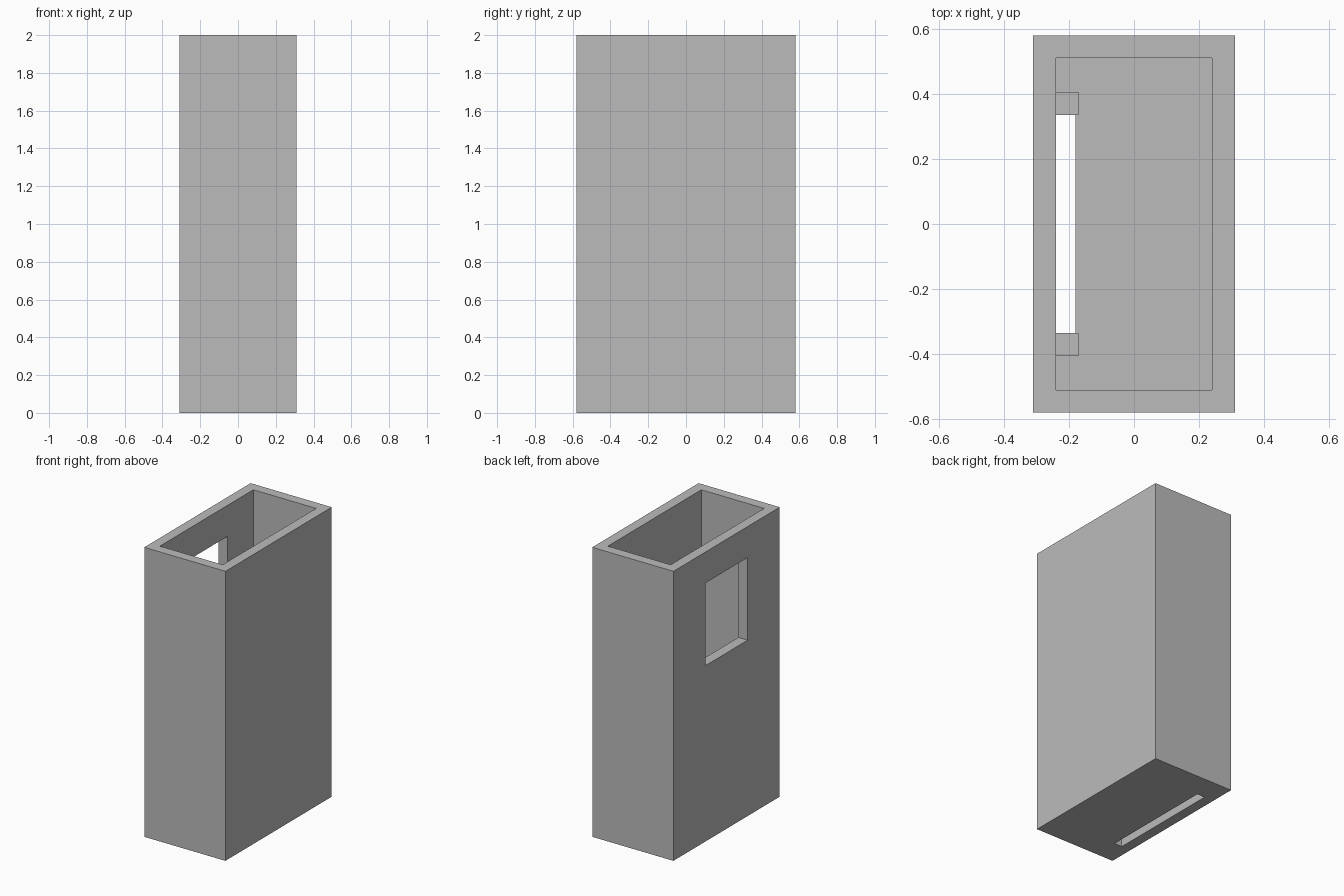
import bpy

cube = bpy.data.objects.get("Cube")
if cube:
    bpy.data.objects.remove(cube, do_unlink=True)

W, D, H, T = 0.62, 1.16, 2.0, 0.07   # outer size and wall thickness
INNER_X = -W / 2 + T                 # inner face of the windowed wall

grey = bpy.data.materials.new("plain grey")
grey.use_nodes = True
grey.diffuse_color = (0.5, 0.5, 0.5, 1)
grey.node_tree.nodes["Principled BSDF"].inputs["Base Color"].default_value = (0.5, 0.5, 0.5, 1)


def box(name, x, y, z):
    """Box spanning the given (low, high) ranges."""
    bpy.ops.mesh.primitive_cube_add(size=1)
    ob = bpy.context.object
    ob.name = name
    ob.location = [(a + b) / 2 for a, b in (x, y, z)]
    ob.scale = [b - a for a, b in (x, y, z)]
    bpy.ops.object.transform_apply(location=True, rotation=False, scale=True)
    ob.data.materials.append(grey)
    return ob


def cut(target, cutter):
    """Subtract the cutter from the target and discard it."""
    cutter.hide_render = True
    mod = target.modifiers.new("cut", 'BOOLEAN')
    mod.operation = 'DIFFERENCE'
    mod.solver = 'EXACT'
    mod.object = cutter
    bpy.context.view_layer.objects.active = target
    bpy.ops.object.modifier_apply(modifier=mod.name)
    bpy.data.objects.remove(cutter, do_unlink=True)


# Open-topped case
case = box("case", (-W / 2, W / 2), (-D / 2, D / 2), (0, H))
cut(case, box("cavity", (INNER_X, -INNER_X), (T - D / 2, D / 2 - T), (T, H + 0.1)))

# Window high in the side wall
cut(case, box("window_cutter", (-W / 2 - 0.1, INNER_X + 0.1), (-0.23, 0.23), (1.215, 1.785)))

# Long slot through the floor beside that wall
cut(case, box("slot_cutter", (INNER_X + 0.001, -0.18), (-0.405, 0.405), (-0.1, T + 0.05)))

# Small stop blocks over the slot ends
for side, name in ((-1, "front_stop_block"), (1, "back_stop_block")):
    ends = sorted((side * 0.335, side * 0.405))
    box(name, (INNER_X, INNER_X + T), ends, (T, 2 * T))
